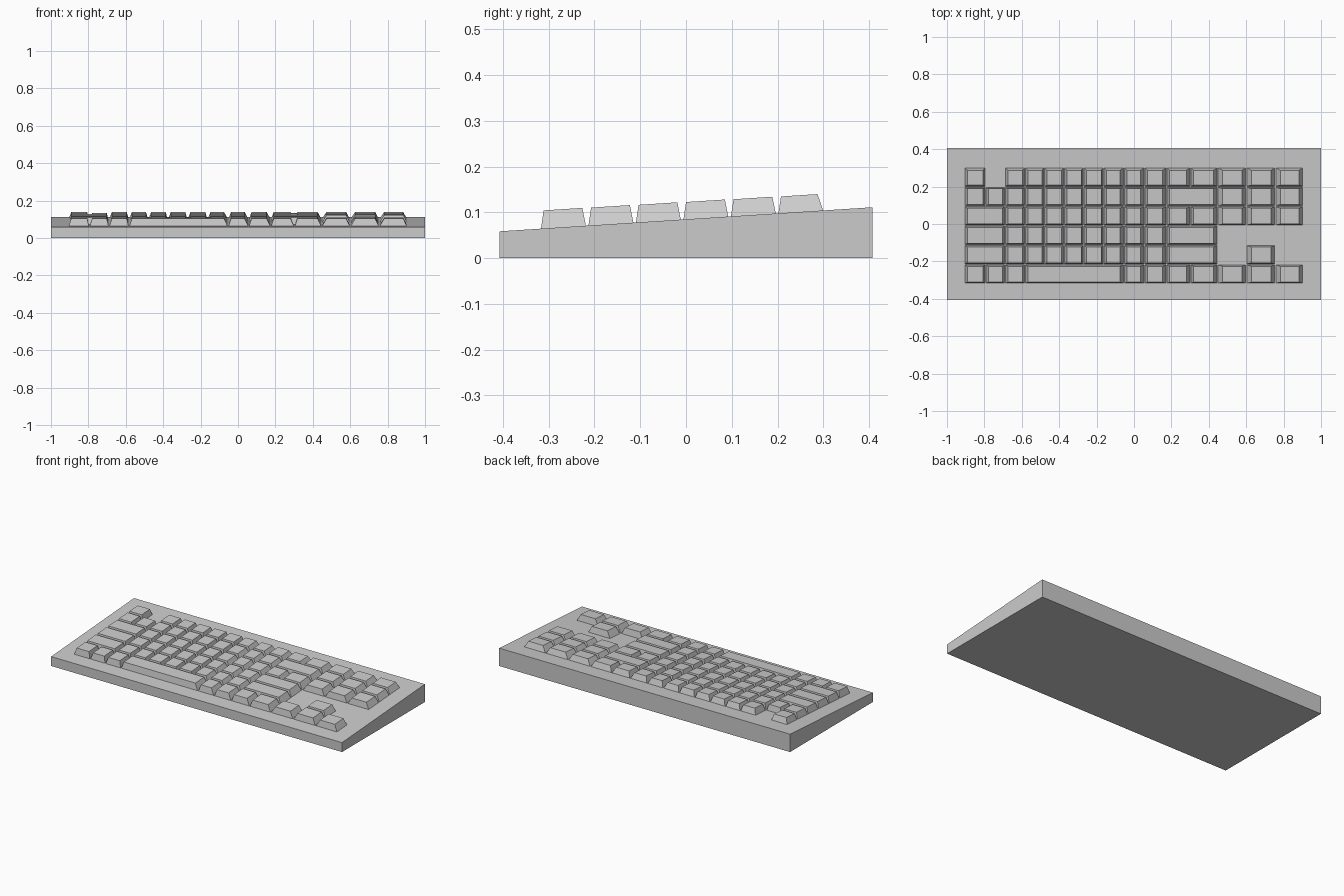
import bpy
import bmesh

cube = bpy.data.objects.get("Cube")
if cube:
    bpy.data.objects.remove(cube, do_unlink=True)

grey = bpy.data.materials.new("plain grey")
grey.use_nodes = True
COLOUR = (0.6, 0.6, 0.6, 1)
grey.diffuse_color = COLOUR
grey.node_tree.nodes["Principled BSDF"].inputs["Base Color"].default_value = COLOUR

DEPTH = 0.407   # half depth of the case


def deck(y):
    """Height of the sloping case top."""
    return 0.0585 + (y + DEPTH) * 0.0645


def block(name, bottom, top):
    """Six-sided solid from two rings of four corners."""
    bm = bmesh.new()
    low = [bm.verts.new(p) for p in bottom]
    high = [bm.verts.new(p) for p in top]
    bm.faces.new(low[::-1])
    bm.faces.new(high)
    for i in range(4):
        j = (i + 1) % 4
        bm.faces.new((low[i], low[j], high[j], high[i]))
    mesh = bpy.data.meshes.new(name)
    bm.to_mesh(mesh)
    bm.free()
    mesh.materials.append(grey)
    obj = bpy.data.objects.new(name, mesh)
    bpy.context.collection.objects.link(obj)


def ring(x0, x1, y0, y1, height):
    return [(x, y, height(y)) for x, y in ((x0, y0), (x1, y0), (x1, y1), (x0, y1))]


# Wedge-shaped case
block("case", ring(-1, 1, -DEPTH, DEPTH, lambda y: 0),
      ring(-1, 1, -DEPTH, DEPTH, deck))

# Column edges: main block, then the cluster on the right
EDGES = [-0.907, -0.795, -0.69, -0.583, -0.48, -0.375, -0.27, -0.163, -0.053,
         0.057, 0.175, 0.302, 0.447, 0.6, 0.755, 0.905]
ROW_FRONT, PITCH = -0.317, 0.1037


def key(name, row, first, last):
    """Tapered cap from column edge first to last; row 0 is nearest the front."""
    x0, x1 = EDGES[first] + 0.002, EDGES[last] - 0.002
    y0 = ROW_FRONT + row * PITCH
    y1 = y0 + PITCH - 0.005
    left = 0.025 if first >= 12 else 0.014
    right = 0.01 if x1 < -0.1 else 0.02
    back = 0.013 if row == 5 else 0.008
    block(name, ring(x0, x1, y0, y1, lambda y: deck(y) - 0.002),
          ring(x0 + left, x1 - right, y0 + 0.006, y1 - back,
               lambda y: deck(y) + 0.0395 - 0.0006 * row))


# Each row lists the column edges its keys span, front to back
singles = [(i, i + 1) for i in range(2, 10)]
cluster = [(12, 13), (13, 14), (14, 15)]
corner = [(0, 1), (1, 2)]
end_pair = [(10, 11), (11, 12)]
rows = [
    corner + [(2, 3), (3, 8), (8, 9), (9, 10)] + end_pair + cluster,
    [(0, 2)] + singles + [(10, 12), (13, 14)],
    [(0, 2)] + singles + [(10, 12)],
    [(0, 2)] + singles + end_pair + cluster,
    corner + singles + [(10, 12)] + cluster,
    [(0, 1)] + singles + end_pair + cluster,
]
for r, spans in enumerate(rows):
    for n, (a, b) in enumerate(spans):
        label = "space_bar" if b - a > 2 else f"key_row{r + 1}_{n + 1}"
        key(label, r, a, b)
